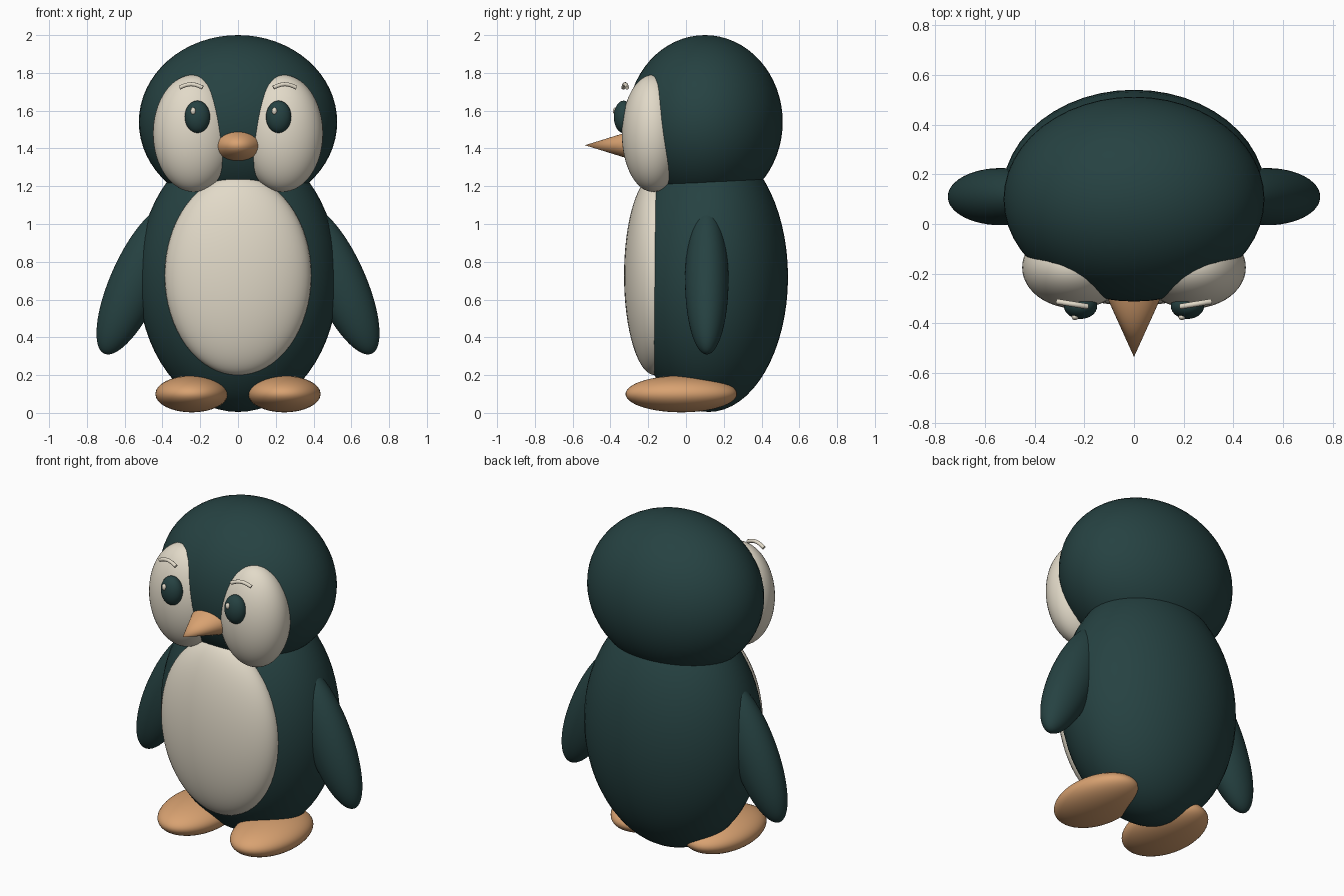
import bpy, math

if "Cube" in bpy.data.objects:
    bpy.data.objects.remove(bpy.data.objects["Cube"])


def make_mat(name, rgb):
    m = bpy.data.materials.new(name)
    m.diffuse_color = (*rgb, 1.0)
    m.use_nodes = True
    m.node_tree.nodes["Principled BSDF"].inputs["Base Color"].default_value = m.diffuse_color
    return m


DARK = make_mat("dark_teal", (0.019, 0.054, 0.054))
CREAM = make_mat("cream", (0.76, 0.70, 0.58))
ORANGE = make_mat("orange", (0.69, 0.36, 0.165))


def finish(name, mat):
    ob = bpy.context.object
    ob.name = name
    ob.data.materials.append(mat)
    return ob


def ellipsoid(name, loc, radii, mat, tilt=0.0, seg=48, rings=32):
    bpy.ops.mesh.primitive_uv_sphere_add(segments=seg, ring_count=rings, radius=1,
                                         location=loc, rotation=(0, tilt, 0))
    ob = finish(name, mat)
    ob.scale = radii
    bpy.ops.object.shade_smooth()
    return ob


# torso, belly and head
ellipsoid("body", (0, 0.12, 0.72), (0.53, 0.42, 0.715), DARK)
ellipsoid("belly", (0, -0.165, 0.728), (0.388, 0.163, 0.528), CREAM)
ellipsoid("head", (0, 0.10, 1.54), (0.525, 0.412, 0.46), DARK)

for side, s in (("left", -1), ("right", 1)):
    # face patch, eye and glint
    ellipsoid(side + "_face_patch", (s * 0.235, -0.175, 1.48), (0.215, 0.165, 0.31), CREAM)
    ellipsoid(side + "_eye", (s * 0.215, -0.33, 1.567), (0.067, 0.052, 0.086), DARK, seg=32, rings=20)
    ellipsoid(side + "_eye_glint", (s * 0.215 - 0.022, -0.374, 1.598), (0.014, 0.013, 0.019),
              CREAM, seg=16, rings=10)

    # arched brow
    cu = bpy.data.curves.new(side + "_brow", "CURVE")
    cu.dimensions = "3D"
    cu.bevel_depth = 0.011
    cu.bevel_resolution = 3
    cu.use_fill_caps = True
    sp = cu.splines.new("POLY")
    n = 9
    sp.points.add(n - 1)
    for i in range(n):
        t = i / (n - 1)
        sp.points[i].co = (s * (0.187 + 0.122 * t), -0.332 + 0.02 * t,
                           1.722 + 0.018 * math.sin(math.pi * t), 1)
    cu.materials.append(CREAM)
    brow = bpy.data.objects.new(side + "_brow", cu)
    bpy.context.collection.objects.link(brow)

    # flipper and foot
    ellipsoid(side + "_flipper", (s * 0.536, 0.11, 0.70), (0.138, 0.115, 0.423), DARK,
              tilt=-s * math.radians(24))
    ellipsoid(side + "_foot", (s * 0.245, -0.025, 0.10), (0.192, 0.295, 0.097), ORANGE)

# beak: flattened cone pointing forward
bpy.ops.mesh.primitive_cone_add(vertices=32, radius1=1, radius2=0, depth=1,
                                location=(0, -0.4025, 1.417), rotation=(math.radians(90), 0, 0))
beak = finish("beak", ORANGE)
beak.scale = (0.12, 0.082, 0.265)
bpy.ops.object.shade_smooth_by_angle()
